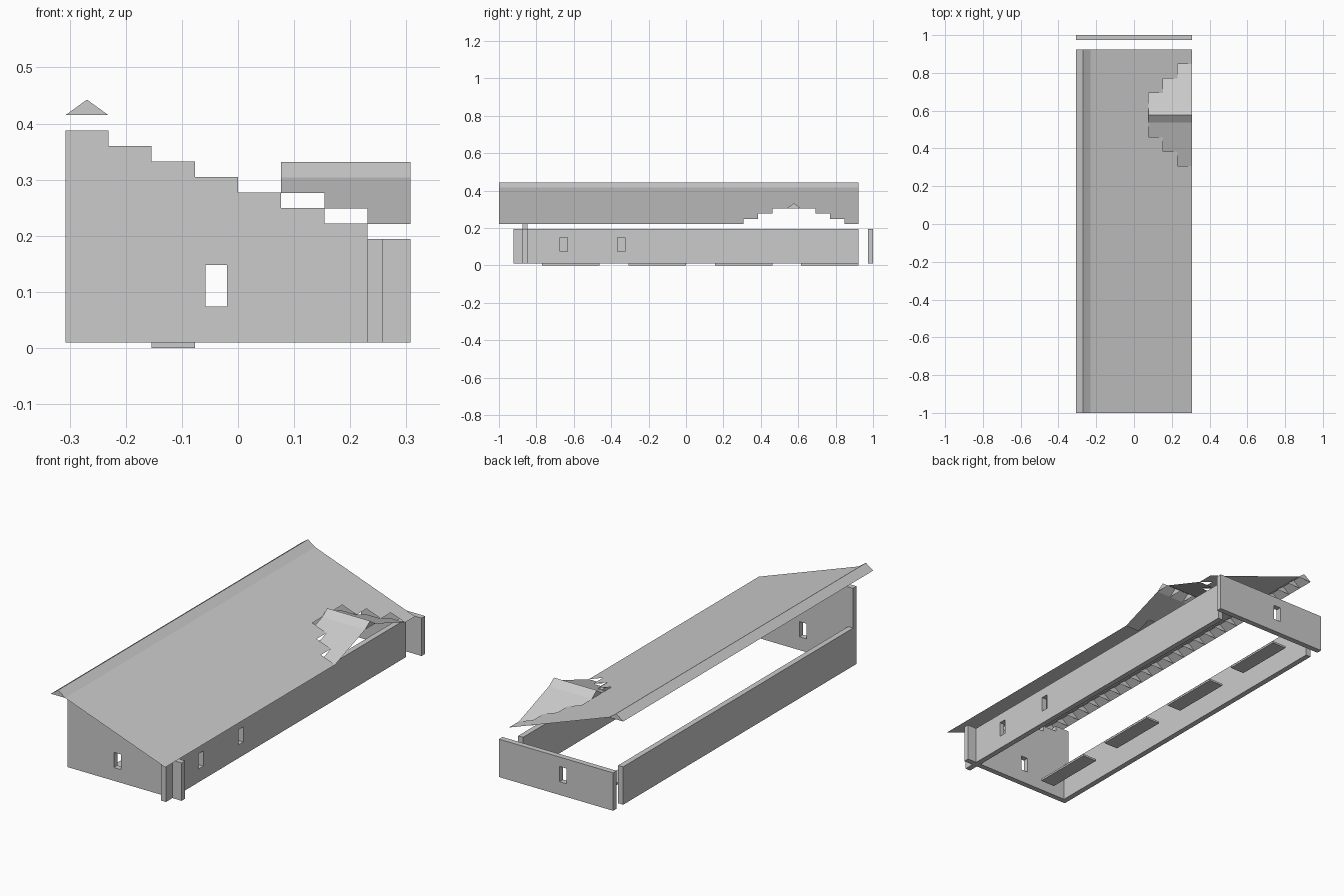
import bpy
import bmesh

if "Cube" in bpy.data.objects:
    bpy.data.objects.remove(bpy.data.objects["Cube"])

C = 2 / 26          # grid cell; plan coordinates below are in cells
S = 0.0277          # rise of the roof per cell
BASE, WALL, EAVE = 0.0095, 0.194, 0.221
T = 0.35            # wall thickness in cells


def new_object(name, faces):
    """Object from lists of corner points (x, y in cells, z in units)."""
    bm = bmesh.new()
    for f in faces:
        bm.faces.new([bm.verts.new((x * C, y * C, z)) for x, y, z in f])
    bmesh.ops.remove_doubles(bm, verts=bm.verts, dist=1e-5)
    me = bpy.data.meshes.new(name)
    bm.to_mesh(me)
    bm.free()
    ob = bpy.data.objects.new(name, me)
    bpy.context.collection.objects.link(ob)
    return ob


def prism(name, profile, y0, y1):
    """Solid with an (x, z) profile running from y0 to y1."""
    a = [(x, y0, z) for x, z in profile]
    b = [(x, y1, z) for x, z in profile]
    n = len(a)
    sides = [[a[i], b[i], b[(i + 1) % n], a[(i + 1) % n]] for i in range(n)]
    ob = new_object(name, [a, b[::-1]] + sides)
    bm = bmesh.new()
    bm.from_mesh(ob.data)
    bmesh.ops.recalc_face_normals(bm, faces=bm.faces)
    bm.to_mesh(ob.data)
    bm.free()
    return ob


def box(name, x0, x1, y0, y1, z0, z1):
    return prism(name, [(x0, z0), (x1, z0), (x1, z1), (x0, z1)], y0, y1)


def cut_window(wall, x0, x1, y0, y1):
    cutter = box("window_cutter", x0, x1, y0, y1, 0.074, 0.148)
    cutter.hide_render = True
    mod = wall.modifiers.new("window", 'BOOLEAN')
    mod.operation, mod.solver, mod.object = 'DIFFERENCE', 'EXACT', cutter
    bpy.context.view_layer.objects.active = wall
    bpy.ops.object.modifier_apply(modifier=mod.name)
    bpy.data.objects.remove(cutter)


# Front wall with a stepped top, descending to the right
profile = [(4, BASE), (-4, BASE)]
for i in range(8):
    z = WALL + S * (7 - i) * 0.998
    profile += [(-4 + i, z), (-3 + i, z)]
front = prism("front_wall", profile, -11 - T, -11)
cut_window(front, -0.75, -0.25, -12, -10)

# Low back wall
back = box("back_wall", -4, 4, 13 - T, 13, BASE, WALL)
cut_window(back, -0.75, -0.25, 12, 14)

# Side walls
box("left_wall", -4, -4 + T, -11, 12, BASE, WALL)
right = box("right_wall", 3, 3 + T, -12, 12, BASE, WALL)
for y in (-8.75, -4.75):
    cut_window(right, 2.5, 4, y, y + 0.5)

# Floor pads
for y in (-10, -4, 2, 8):
    box("floor_pad", -2, -1, y, y + 4, 0, BASE)


def roof_z(x):
    return EAVE + S * (4 - x)


# Main roof sheet, in columns, with a stepped opening for the dormer
faces = []
for x in range(-3, 4):
    spans = [(-13, 12)]
    if x >= 1:
        spans = [(-13, 7 - x), (8 + x, 12)]
    for y0, y1 in spans:
        z0, z1 = roof_z(x), roof_z(x + 1)
        faces.append([(x, y0, z0), (x + 1, y0, z1), (x + 1, y1, z1), (x, y1, z0)])
new_object("main_roof", faces)


def ridge(name, count, place, z):
    """Open-bottomed ridge cap with a triangular rib at every cell."""
    faces = []
    for i in range(count + 1):
        tri = [place(0, i) + (z,), place(1, i) + (z,), place(0.5, i) + (z + S,)]
        faces.append(tri)
        if i < count:
            nxt = [place(0, i + 1) + (z,), place(1, i + 1) + (z,),
                   place(0.5, i + 1) + (z + S,)]
            faces.append([tri[0], tri[2], nxt[2], nxt[0]])
            faces.append([tri[2], tri[1], nxt[1], nxt[2]])
    return new_object(name, faces)


ridge("main_ridge", 25, lambda a, i: (-4 + a, -13 + i), roof_z(-3))
ridge("dormer_ridge", 3, lambda a, i: (1 + i, 7 + a), roof_z(1))

# Dormer slopes: strips that start one cell further out each step down
for name, side in (("dormer_back_slope", 1), ("dormer_front_slope", -1)):
    faces = []
    for i in range(3):
        y0, y1 = 7.5 + side * (0.5 + i), 7.5 + side * (1.5 + i)
        z0, z1 = roof_z(1 + i), roof_z(2 + i)
        quad = [(1 + i, y0, z0), (4, y0, z0), (4, y1, z1), (1 + i, y1, z1)]
        faces.append(quad[::side])
    new_object(name, faces)
